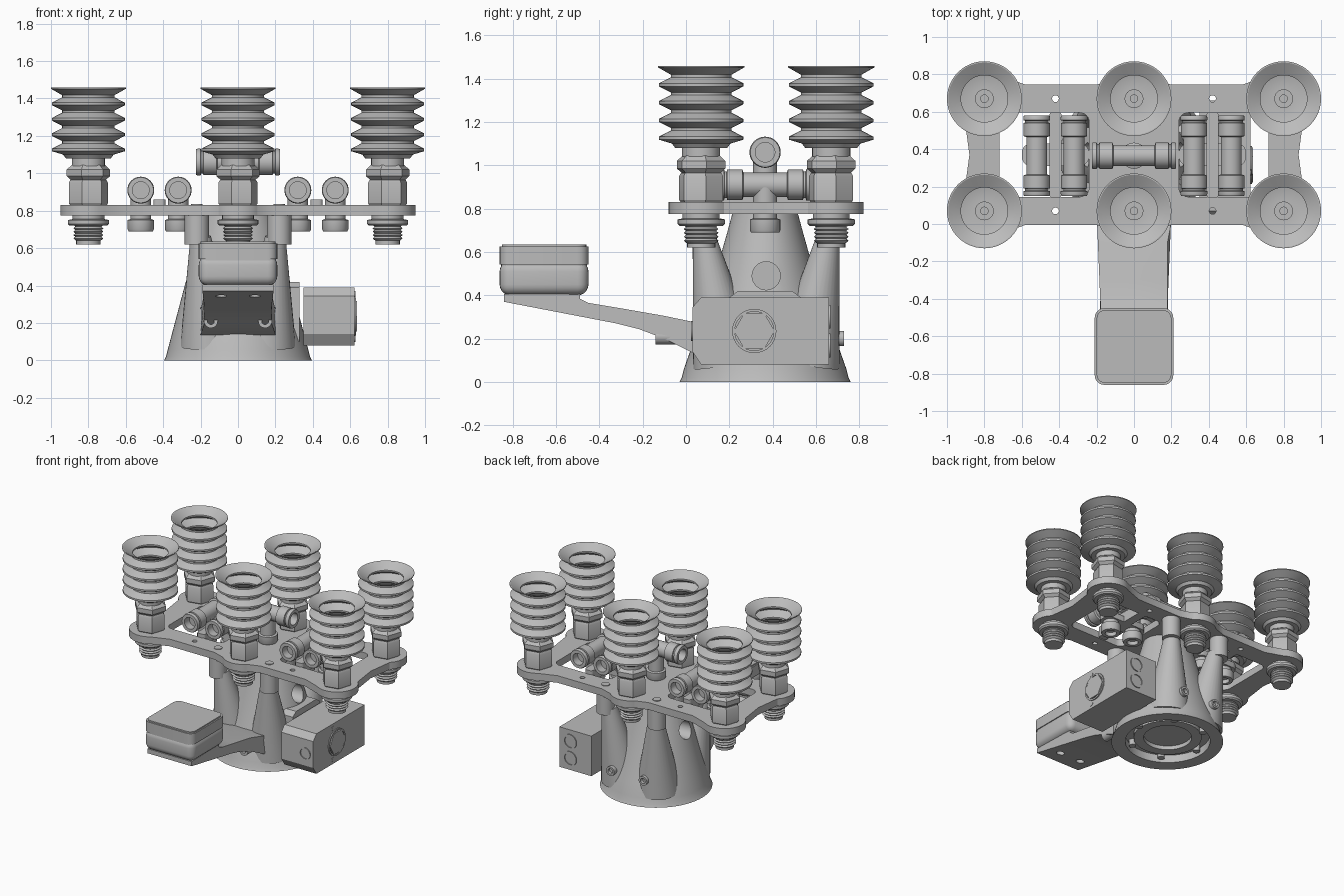
import bpy, bmesh
from math import sin, cos, pi, radians
from mathutils import Vector

cube = bpy.data.objects.get("Cube")
if cube:
    bpy.data.objects.remove(cube)

grey = bpy.data.materials.new("plain_grey")
grey.use_nodes = True
GREY = (0.5, 0.5, 0.5, 1)
grey.diffuse_color = GREY
grey.node_tree.nodes["Principled BSDF"].inputs["Base Color"].default_value = GREY

CY = 0.37          # depth of the plate and tower centre
parts = []


def link(name, data, loc=(0, 0, 0)):
    ob = bpy.data.objects.new(name, data)
    ob.location = loc
    bpy.context.collection.objects.link(ob)
    if not data.materials:
        data.materials.append(grey)
    parts.append(ob)
    return ob


def finish(name, bm, loc=(0, 0, 0)):
    bmesh.ops.remove_doubles(bm, verts=bm.verts, dist=1e-5)
    bmesh.ops.recalc_face_normals(bm, faces=bm.faces)
    me = bpy.data.meshes.new(name)
    bm.to_mesh(me)
    bm.free()
    return link(name, me, loc)


def lathe(name, profile, loc=(0, 0, 0), axis=(0, 0, 1), n=32, closed=False, turn=0):
    """Revolve (radius, height) pairs around an axis."""
    bm = bmesh.new()
    rot = Vector((0, 0, 1)).rotation_difference(Vector(axis)).to_matrix()
    rings = [[bm.verts.new(rot @ Vector((r * cos(turn + 2 * pi * i / n), r * sin(turn + 2 * pi * i / n), z)))
              for i in range(n)] for r, z in profile]
    pairs = list(zip(rings, rings[1:])) + ([(rings[-1], rings[0])] if closed else [])
    for a, b in pairs:
        for i in range(n):
            bm.faces.new((a[i - 1], a[i], b[i], b[i - 1]))
    return finish(name, bm, loc)


def rod(name, start, end, r0, r1=None, n=32):
    d = Vector(end) - Vector(start)
    r1 = r0 if r1 is None else r1
    return lathe(name, [(0, 0), (r0, 0), (r1, d.length), (0, d.length)], start, d.normalized(), n)


def block(name, lo, hi, bevel=0, vertical=False):
    bm = bmesh.new()
    lo, hi = Vector(lo), Vector(hi)
    bmesh.ops.create_cube(bm, size=1)
    for v in bm.verts:
        v.co = Vector(v.co[k] * (hi - lo)[k] for k in range(3)) + (lo + hi) / 2
    if bevel:
        edges = [e for e in bm.edges if not vertical or abs(e.verts[0].co.z - e.verts[1].co.z) > 1e-4]
        bmesh.ops.bevel(bm, geom=edges, offset=bevel, segments=5, profile=0.5, affect='EDGES')
    return finish(name, bm)


def extrude_x(name, outline, half_width, x=0):
    """Solid from a (y, z) outline, extruded across x."""
    bm = bmesh.new()
    f = bm.faces.new([bm.verts.new((x - half_width, y, z)) for y, z in outline])
    ext = bmesh.ops.extrude_face_region(bm, geom=[f])["geom"]
    for v in ext:
        if isinstance(v, bmesh.types.BMVert):
            v.co.x += 2 * half_width
    return finish(name, bm)


def cut(target, cutter):
    parts.remove(cutter)
    cutter.hide_render = True
    m = target.modifiers.new("cut", 'BOOLEAN')
    m.object, m.solver = cutter, 'EXACT'
    bpy.context.view_layer.objects.active = target
    bpy.ops.object.modifier_apply(modifier=m.name)
    bpy.data.objects.remove(cutter)


def arc(cx, cy, r, a0, a1, n=12):
    return [(cx + r * cos(radians(a0 + (a1 - a0) * i / n)),
             cy + r * sin(radians(a0 + (a1 - a0) * i / n))) for i in range(n + 1)]


# Tower: tapered body, hollow underside and side ports
steps = [i / 8 for i in range(9)]
tower = lathe("tower_body", [(0, 0), (0.395, 0), (0.385, 0.02)] +
              [(0.375 - 0.19 * t, 0.06 + 0.715 * t) for t in steps] + [(0, 0.775)], (0, CY - 0.005, 0), n=64)
for v in tower.data.vertices:
    v.co.y *= 1 - 0.25 * max(0, v.co.z - 0.06)
cut(tower, rod("base_cutter", (0, CY, -0.1), (0, CY, 0.06), 0.3, n=48))
for s in (-1, 1):
    cut(tower, rod("port_cutter", (s * 0.16, CY, 0.49), (s * 0.6, CY, 0.49), 0.065))
lathe("base_hub", [(0.24, 0.03), (0.24, 0.08), (0.17, 0.08), (0.17, 0.03)], (0, CY, 0), closed=True, n=48)
for k in range(6):
    x, y = 0.265 * cos(k * pi / 3), CY + 0.265 * sin(k * pi / 3)
    rod("base_screw", (x, y, 0.015), (x, y, 0.07), 0.025, n=16)

# Four slanted corner columns with sleeves and bolts
for sx in (-1, 1):
    for sy in (-1, 1):
        rod("tower_column", (sx * 0.15, CY + sy * 0.18, 0.09), (sx * 0.2, CY + sy * 0.285, 0.66), 0.16, 0.055)
        rod("column_sleeve", (sx * 0.22, CY + sy * 0.3, 0.62), (sx * 0.22, CY + sy * 0.3, 0.78), 0.065)
        rod("plate_bolt", (sx * 0.22, CY + sy * 0.3, 0.8), (sx * 0.22, CY + sy * 0.3, 0.835), 0.03, n=16)
    lathe("rear_screw", [(0.02, 0), (0.02, 0.05), (0.035, 0.05), (0.035, 0)],
          (sx * 0.14, CY + 0.31, 0.2), (0, 1, 0), closed=True)

# Frame plate with lobes, windows and holes
quarter = [(0.88, 0.0)] + arc(0.8, 0.3, 0.15, -45, 125) + [(0.58, 0.375), (0.2, 0.375)] + arc(0, 0.3, 0.15, 45, 90)
half = quarter + [(-x, y) for x, y in reversed(quarter[:-1])]
outline = half + [(x, -y) for x, y in reversed(half[1:-1])]
loops = [outline]
for s in (-1, 1):
    win = []
    for cx, cy, a in ((0.67, 0.175, 0), (0.29, 0.175, 90), (0.29, -0.175, 180), (0.67, -0.175, 270)):
        win += arc(cx, cy, 0.05, a, a + 90, 6)
    loops.append([(s * x, y) for x, y in win])
    loops += [arc(s * 0.42, t * 0.3, 0.018, 0, 345, 23) for t in (-1, 1)]
curve = bpy.data.curves.new("frame_plate", 'CURVE')
curve.dimensions, curve.fill_mode, curve.extrude = '2D', 'BOTH', 0.0275
for pts in loops:
    sp = curve.splines.new('POLY')
    sp.points.add(len(pts) - 1)
    for p, (x, y) in zip(sp.points, pts):
        p.co = (x, y, 0, 1)
    sp.use_cyclic_u = True
plate = link("frame_plate", curve, (0, CY, 0.8025))

# Suction cups with hex fittings and threaded stems
bellows = [(0, 1.08), (0.12, 1.08), (0.135, 1.1)]
inner = []
for k in range(4):
    z = 1.125 + 0.082 * k
    bellows += [(0.195, z - 0.007), (0.195, z + 0.007), (0.14, z + 0.035), (0.14, z + 0.047)]
    inner += [(0.18, z), (0.125, z + 0.035), (0.125, z + 0.047)]
bellows += [(0.2, 1.452), (0.2, 1.458), (0.193, 1.458)] + inner[::-1]
bellows += [(0.13, 1.1), (0.05, 1.1), (0.05, 1.125), (0.02, 1.125), (0.02, 1.09), (0, 1.09)]
thread = [(0, 0.62), (0.065, 0.62), (0.065, 0.64)]
for k in range(5):
    thread += [(0.07, 0.643 + 0.018 * k), (0.08, 0.652 + 0.018 * k)]
thread += [(0.07, 0.735), (0.07, 0.8), (0, 0.8)]
hex_low = [(0, 0.83), (0.1, 0.83), (0.107, 0.84), (0.107, 0.95), (0.098, 0.965), (0, 0.965)]
hex_top = [(0, 0.96), (0.09, 0.96), (0.118, 0.985), (0.118, 1.02), (0.09, 1.045), (0, 1.045)]
washer = [(0, 0.72), (0.1, 0.72), (0.11, 0.73), (0.11, 0.75), (0.085, 0.755), (0.085, 0.776), (0, 0.776)]
for x in (-0.8, 0, 0.8):
    for y in (CY - 0.3, CY + 0.3):
        at = (x, y, 0)
        lathe("suction_cup", bellows, at, n=48)
        lathe("cup_neck", [(0, 1.04), (0.088, 1.04), (0.088, 1.085), (0, 1.085)], at)
        lathe("cup_hex_upper", hex_top, at, n=6, turn=0.2)
        lathe("cup_hex_lower", hex_low, at, n=6, turn=0.2)
        lathe("stem_nut", washer, at, n=24)
        lathe("stem_thread", thread, at, n=24)


# Push-in tee fittings
def tee(loc, axis, bottom, half_len):
    L = half_len
    side = [(0.045, L - 0.06), (0.045, L), (0.068, L), (0.072, L - 0.01), (0.072, L - 0.025), (0.062, L - 0.028),
            (0.062, L - 0.038), (0.07, L - 0.04), (0.07, L - 0.11), (0.056, L - 0.115)]
    prof = [(0, L - 0.06)] + side + [(r, -h) for r, h in reversed(side)] + [(0, 0.06 - L)]
    lathe("tee_tube", prof, loc, axis)
    z = loc[2]
    stem = [(0, bottom + 0.03), (0.04, bottom + 0.03), (0.04, bottom), (0.065, bottom), (0.07, bottom + 0.01),
            (0.07, bottom + 0.06), (0.055, bottom + 0.065), (0.055, z), (0, z)]
    lathe("tee_stem", stem, (loc[0], loc[1], 0))


for s in (-1, 1):
    for x in (0.32, 0.52):
        tee((s * x, CY - 0.005, 0.91), (0, 1, 0), 0.69, 0.215)
    block("tee_mount_bar", (s * 0.42 - 0.033, CY - 0.23, 0.78), (s * 0.42 + 0.033, CY + 0.23, 0.86), 0.02, True)
    block("tee_mount_cross", (s * 0.42 - 0.18, CY - 0.06, 0.78), (s * 0.42 + 0.18, CY + 0.06, 0.825), 0.05, True)
tee((0, CY - 0.005, 1.06), (1, 0, 0), 0.83, 0.225)

# Front arm and its pad
arm = extrude_x("front_arm", [(-0.84, 0.37), (-0.33, 0.272), (-0.22, 0.245), (-0.1, 0.2), (0.03, 0.135), (0.1, 0.135),
                              (0.1, 0.26), (0.02, 0.28), (-0.1, 0.305), (-0.3, 0.34), (-0.45, 0.365),
                              (-0.49, 0.385), (-0.49, 0.405), (-0.84, 0.405)], 0.19)
for v in arm.data.vertices:
    if -0.5 < v.co.y < -0.05:
        v.co.x *= 0.94
    elif v.co.y > -0.05:
        v.co.x *= 1.06
for s in (-1, 1):
    cut(arm, rod("pad_hole_cutter", (s * 0.09, -0.7, 0.3), (s * 0.09, -0.7, 0.38), 0.03, n=16))
    lathe("arm_screw", [(0.018, 0), (0.018, 0.12), (0.037, 0.12), (0.037, 0)],
          (s * 0.145, -0.02, 0.21), (0, -1, 0), closed=True)
lower = block("pad_lower", (-0.21, -0.86, 0.4), (0.21, -0.45, 0.56), 0.05)
cut(lower, block("pad_trim_cutter", (-0.5, -1, 0.538), (0.5, 0, 0.7)))
block("pad_seam", (-0.203, -0.853, 0.53), (0.203, -0.457, 0.55), 0.045, True)
block("pad_upper", (-0.21, -0.86, 0.543), (0.21, -0.45, 0.625), 0.05, True)
block("pad_cap", (-0.2, -0.85, 0.62), (0.2, -0.46, 0.635), 0.045, True)

# Side connector box with round sockets
extrude_x("side_box", [(0.03, 0.14), (0.07, 0.08), (0.66, 0.08), (0.66, 0.39), (0.07, 0.39), (0.03, 0.345)], 0.137, 0.487)
extrude_x("box_boss", [(0.2, 0.1), (0.53, 0.1), (0.53, 0.39), (0.49, 0.42), (0.24, 0.42), (0.2, 0.39)], 0.09, 0.24)
lathe("box_dial_ring", [(0.09, 0), (0.09, 0.008), (0.102, 0.008), (0.102, 0)], (0.624, 0.315, 0.235), (1, 0, 0), closed=True)
lathe("box_dial", [(0.094, 0), (0.094, 0.012), (0, 0.012)], (0.624, 0.315, 0.235), (1, 0, 0), n=6, turn=pi / 6)
for z in (0.115, 0.355):
    rod("box_screw", (0.62, 0.275, z), (0.627, 0.275, z), 0.017, n=16)
    lathe("rear_socket", [(0.045, 0), (0.045, 0.008), (0.055, 0.008), (0.055, 0)],
          (0.53, 0.659, 0.235 + (z - 0.235) * 0.55), (0, 1, 0), closed=True)
lathe("front_socket", [(0.038, 0), (0.038, 0.008), (0.046, 0.008), (0.046, 0)], (0.555, 0.031, 0.235), (0, -1, 0), closed=True)

# Convert the plate and shade everything, keeping hard edges
bpy.ops.object.select_all(action='DESELECT')
plate.select_set(True)
bpy.context.view_layer.objects.active = plate
bpy.ops.object.convert(target='MESH')
for ob in parts:
    ob.select_set(True)
bpy.ops.object.shade_smooth_by_angle(angle=radians(30))
